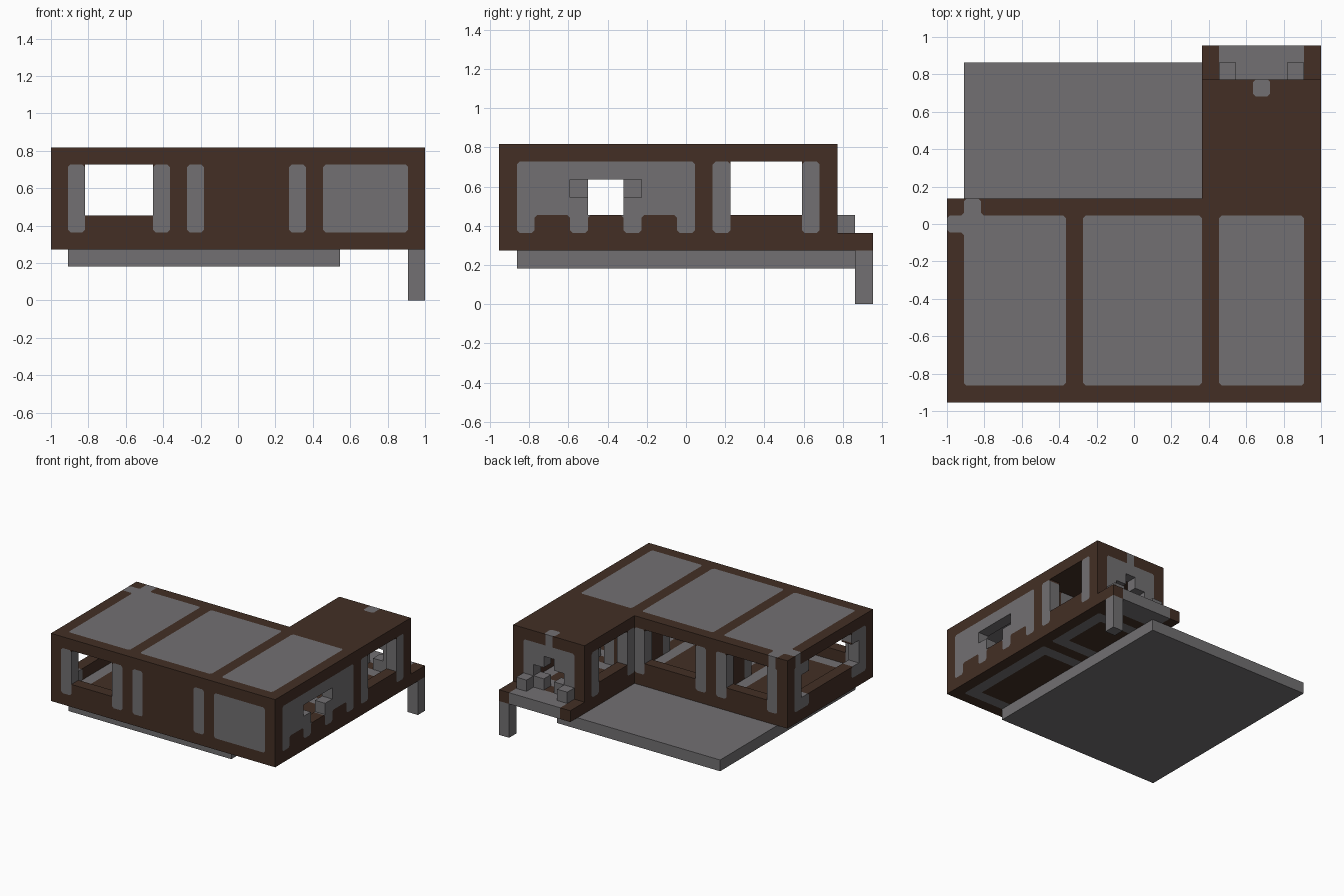
import bpy
import bmesh
from mathutils import Vector

if "Cube" in bpy.data.objects:
    bpy.data.objects.remove(bpy.data.objects["Cube"], do_unlink=True)

CELL = 1 / 11
ORIGIN = Vector((-11, -10.5, 0))


def material(name, color):
    mat = bpy.data.materials.new(name)
    mat.use_nodes = True
    mat.diffuse_color = (*color, 1)
    mat.node_tree.nodes["Principled BSDF"].inputs["Base Color"].default_value = (*color, 1)
    return mat


BROWN = material("dark brown timber", (0.056, 0.028, 0.018))
GREY = material("stone grey", (0.168, 0.162, 0.168))


def rect(a0, a1, b0, b1):
    return [(a0, b0), (a1, b0), (a1, b1), (a0, b1)]


def clip_corners(outline, cut=0.15):
    result = []
    for i, point in enumerate(outline):
        p = Vector(point)
        for other in (outline[i - 1], outline[(i + 1) % len(outline)]):
            result.append(p + (Vector(other) - p).normalized() * cut)
    return result


def prism(name, axis, outline, low, high, mat=None):
    """Extrude an outline in cell units along one axis."""
    k = "xyz".index(axis)
    bm = bmesh.new()

    def vert(point, depth):
        co = list(point)
        co.insert(k, depth)
        return bm.verts.new((Vector(co) + ORIGIN) * CELL)

    bottom = [vert(p, low) for p in outline]
    top = [vert(p, high) for p in outline]
    bm.faces.new(bottom)
    bm.faces.new(top[::-1])
    for i in range(len(outline)):
        j = (i + 1) % len(outline)
        bm.faces.new((bottom[i], top[i], top[j], bottom[j]))
    bmesh.ops.recalc_face_normals(bm, faces=bm.faces)
    mesh = bpy.data.meshes.new(name)
    bm.to_mesh(mesh)
    bm.free()
    if mat:
        mesh.materials.append(mat)
    obj = bpy.data.objects.new(name, mesh)
    bpy.context.collection.objects.link(obj)
    return obj


def box(name, x0, x1, y0, y1, z0, z1, mat):
    return prism(name, "z", rect(x0, x1, y0, y1), z0, z1, mat)


def subtract(obj, axis, outlines, low, high):
    """Cut outlines right through an object and bake the result."""
    for outline in outlines:
        cutter = prism("cutter", axis, outline, low - 0.5, high + 0.5)
        cutter.hide_render = True
        mod = obj.modifiers.new("cut", "BOOLEAN")
        mod.operation, mod.solver, mod.object = "DIFFERENCE", "EXACT", cutter
        depsgraph = bpy.context.evaluated_depsgraph_get()
        mesh = bpy.data.meshes.new_from_object(obj.evaluated_get(depsgraph))
        obj.modifiers.clear()
        obj.data = mesh
        bpy.data.objects.remove(cutter, do_unlink=True)


def panel(name, axis, outline, low, high, insets=(), holes=()):
    """Brown slab with flush grey inlays and open holes."""
    shapes = [clip_corners(s) for s in insets]
    frame = prism(name, axis, outline, low, high, BROWN)
    subtract(frame, axis, shapes + list(holes), low, high)
    for i, shape in enumerate(shapes):
        inlay = prism(f"{name}_inlay_{i + 1}", axis, shape, low, high, GREY)
        subtract(inlay, axis, holes, low, high)


def mirrored(outline, total):
    return [(total - a, b) for a, b in outline]


def post(a):
    return rect(a, a + 1, 4, 8)


# Floor: every room has a grey border round a brown centre
rooms = [(1, 7, 1, 11), (8, 15, 1, 11), (16, 21, 1, 11), (16, 21, 12, 18)]
centres = [(a + 1, b - 1, c + 1, d - 1) for a, b, c, d in rooms]
L_PLAN = [(0, 0), (22, 0), (22, 19), (15, 19), (15, 12), (0, 12)]
panel("floor", "z", L_PLAN, 3, 4, [rect(*r) for r in rooms], [rect(*c) for c in centres])
for i, c in enumerate(centres):
    box(f"floor_centre_{i + 1}", *c, 3, 4, BROWN)

# Roof: three grey panels, a corner bracket and a small doorway cap
corner_panel = [(1, 1), (7, 1), (7, 11), (2, 11), (2, 12), (1, 12),
                (1, 11), (0, 11), (0, 10), (1, 10)]
panel("roof", "z", L_PLAN, 8, 9,
      [corner_panel, rect(8, 15, 1, 11), rect(16, 21, 1, 11), rect(18, 19, 18, 19)])

# Front and back walls
panel("front_wall", "y", rect(0, 22, 4, 8), 0, 1,
      [post(1), post(6), post(8), post(14), rect(16, 21, 4, 8)], [rect(2, 6, 5, 8)])
panel("back_wall", "y", rect(1, 15, 4, 8), 11, 12,
      [post(1), post(6), post(8), post(14)], [rect(2, 6, 5, 8), rect(9, 14, 5, 8)])

# Side wall with the legged grey screen, and the annex window behind it
screen = [(1, 4)]
for a, b in ((2, 4), (5, 7), (8, 10)):
    screen += [(a, 4), (a, 5), (b, 5), (b, 4)]
screen += [(11, 4), (11, 8), (1, 8)]
panel("screen_wall", "x", rect(1, 19, 4, 8), 21, 22,
      [screen, post(12), post(17)],
      [rect(5, 7, 5, 7), rect(4, 8, 6, 7), rect(13, 17, 5, 8)])

# Opposite side wall: wide opening between bracketed posts
bracket = [(1, 4), (3, 4), (3, 5), (2, 5), (2, 7), (3, 7), (3, 8), (1, 8)]
panel("open_wall", "x", rect(1, 12, 4, 8), 0, 1, [bracket, mirrored(bracket, 12)],
      [rect(2, 10, 5, 7), rect(3, 9, 7, 8)])

# Annex walls
panel("annex_side_wall", "x", rect(12, 19, 4, 8), 15, 16,
      [post(12), post(17)], [rect(13, 17, 5, 8)])
panel("annex_door_wall", "y", rect(16, 21, 4, 8), 18, 19,
      [rect(16, 21, 4, 8)], [rect(17, 20, 5, 6), rect(18, 19, 4, 7)])

# Partitions with doorways
for name, x, depth in (("left_partition", 7, 11), ("right_partition", 15, 12)):
    panel(name, "x", rect(1, depth, 4, 8), x, x + 1, [rect(4, 8, 4, 8)], [rect(5, 7, 4, 7)])
panel("annex_partition", "y", rect(16, 21, 4, 8), 11, 12,
      [rect(17, 20, 4, 8)], [rect(18, 19, 4, 7)])

# Balcony with its edge beams, blocks and corner leg
box("balcony_floor", 16, 21, 19, 21, 3, 4, GREY)
for name, x in (("balcony_beam_inner", 15), ("balcony_beam_outer", 21)):
    box(name, x, x + 1, 19, 21, 3, 4, BROWN)
for name, x in (("balcony_block_inner", 16), ("balcony_block_outer", 20)):
    box(name, x, x + 1, 19, 20, 4, 5, GREY)
box("balcony_leg", 21, 22, 20, 21, 0, 3, GREY)

# Foundation slab
box("foundation_slab", 1, 17, 1, 20, 2, 3, GREY)
